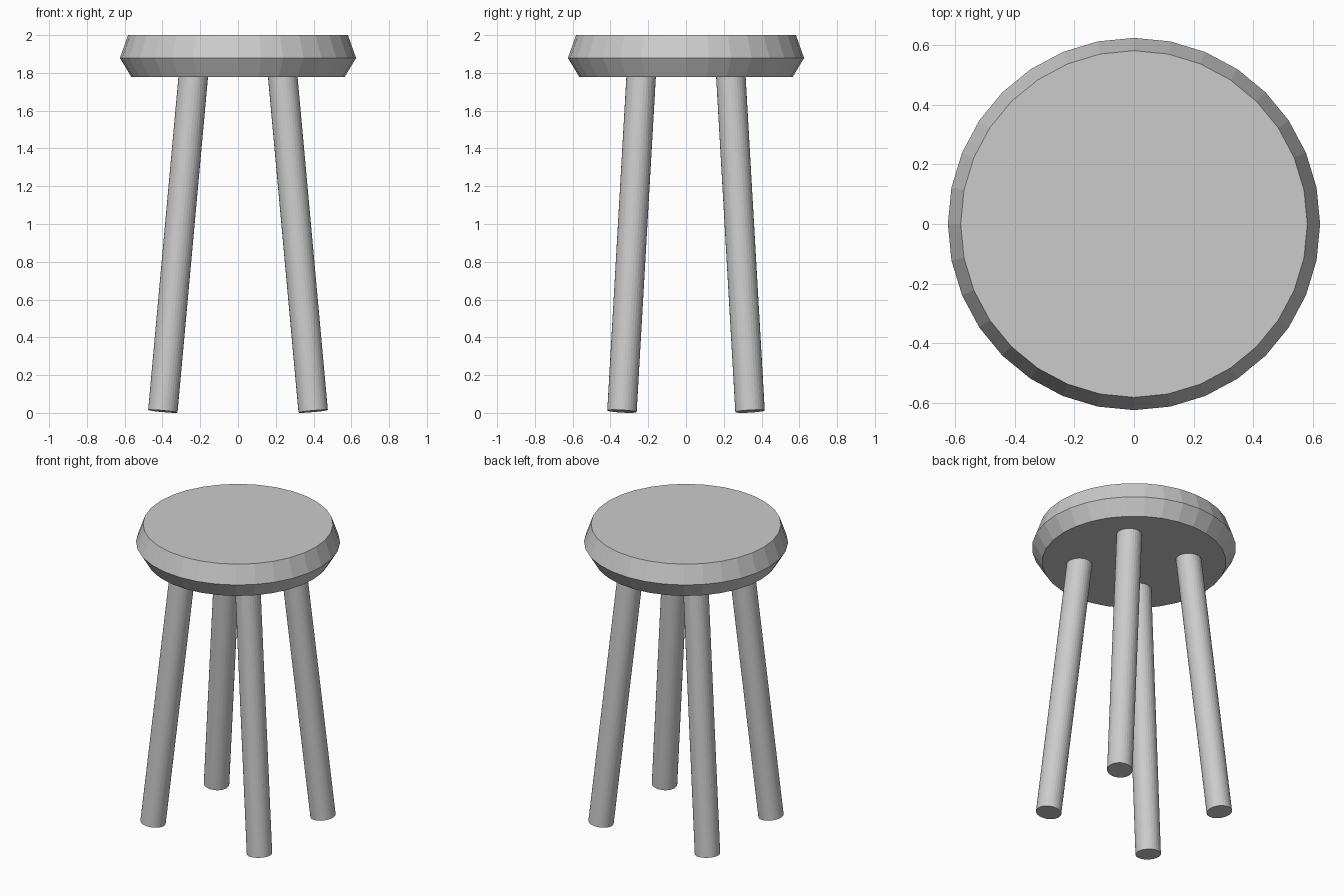
import bpy, bmesh, math
from mathutils import Vector

if "Cube" in bpy.data.objects:
    bpy.data.objects.remove(bpy.data.objects["Cube"])

SIDES = 32


def ring(bm, radius, z):
    return [bm.verts.new((radius * math.cos(2 * math.pi * i / SIDES),
                          radius * math.sin(2 * math.pi * i / SIDES), z)) for i in range(SIDES)]


def lathe(name, profile):
    """Closed solid from (radius, z) rings, bottom to top."""
    bm = bmesh.new()
    rings = [ring(bm, r, z) for r, z in profile]
    for a, b in zip(rings, rings[1:]):
        for i in range(SIDES):
            j = (i + 1) % SIDES
            bm.faces.new((a[i], a[j], b[j], b[i]))
    bm.faces.new(rings[0][::-1])
    bm.faces.new(rings[-1])
    mesh = bpy.data.meshes.new(name)
    bm.to_mesh(mesh)
    bm.free()
    obj = bpy.data.objects.new(name, mesh)
    bpy.context.collection.objects.link(obj)
    return obj


# Round seat with a bevelled rim
lathe("seat", [(0.564, 1.777), (0.625, 1.879), (0.582, 2.0)])

# Four splayed legs, ends cut square to their axis
for sx, side in ((-1, "left"), (1, "right")):
    for sy, end in ((-1, "front"), (1, "back")):
        foot = Vector((sx * 0.398, sy * 0.339, 0.0085))
        top = Vector((sx * 0.236, sy * 0.237, 1.79))
        axis = top - foot
        leg = lathe(f"{end}_{side}_leg", [(0.078, 0), (0.078, axis.length)])
        leg.location = foot
        leg.rotation_euler = Vector((0, 0, 1)).rotation_difference(axis).to_euler()
